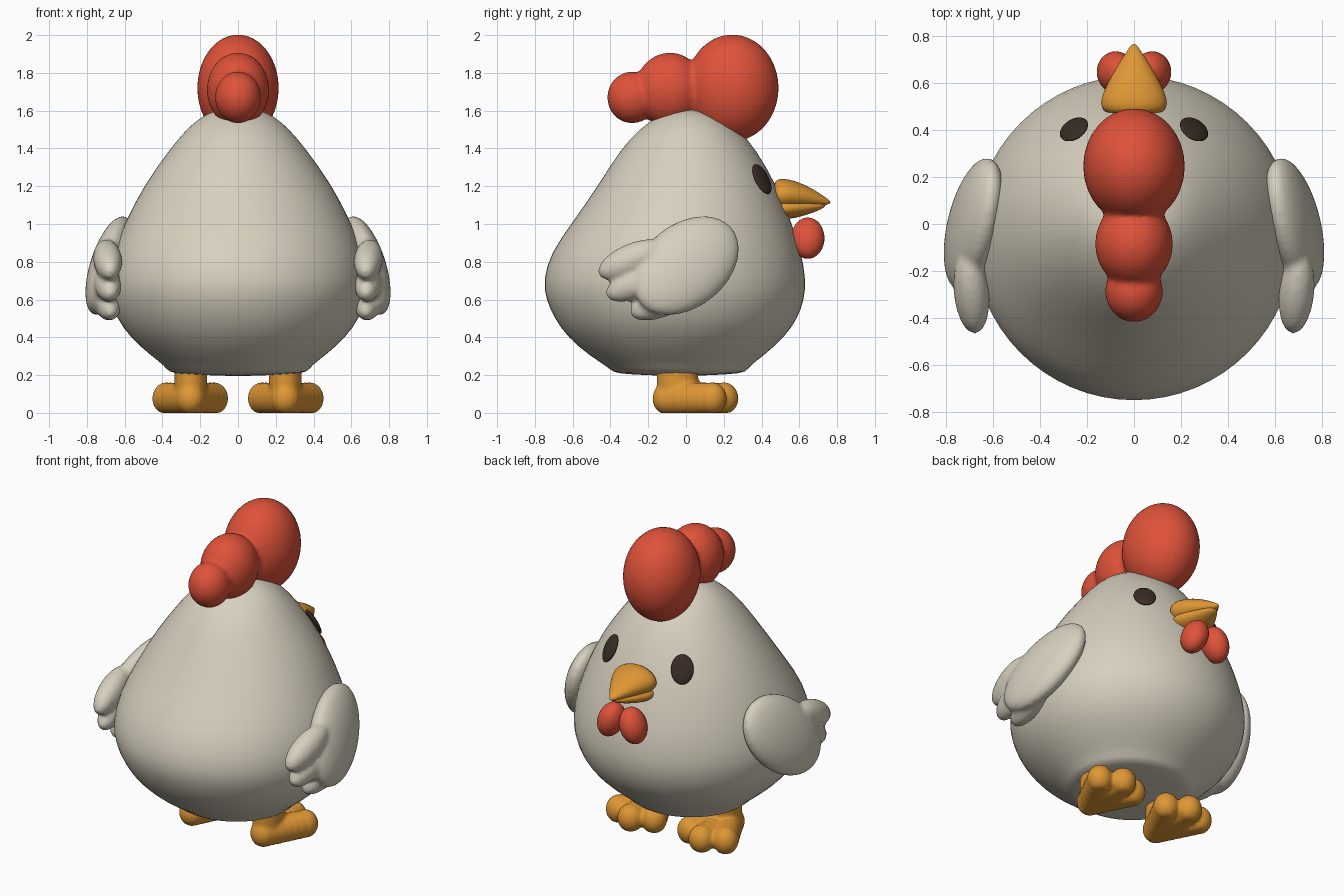
import bpy, bmesh
from math import sin, cos, pi, radians
from mathutils import Matrix, Vector, Euler

cube = bpy.data.objects.get("Cube")
if cube:
    bpy.data.objects.remove(cube, do_unlink=True)


def material(name, rgb):
    m = bpy.data.materials.new(name)
    m.use_nodes = True
    m.diffuse_color = (*rgb, 1)
    m.node_tree.nodes["Principled BSDF"].inputs["Base Color"].default_value = (*rgb, 1)
    return m


CREAM = material("cream feathers", (0.68, 0.63, 0.52))
RED = material("comb red", (0.74, 0.085, 0.042))
ORANGE = material("beak orange", (0.74, 0.31, 0.035))
BROWN = material("eye brown", (0.042, 0.025, 0.018))


def finish(bm, name, mat, voxel=0, smooth=0, subsurf=0, mirror=False):
    bmesh.ops.recalc_face_normals(bm, faces=bm.faces)
    for f in bm.faces:
        f.smooth = True
    mesh = bpy.data.meshes.new(name)
    bm.to_mesh(mesh)
    bm.free()
    mesh.materials.append(mat)
    ob = bpy.data.objects.new(name, mesh)
    bpy.context.collection.objects.link(ob)
    if voxel:
        r = ob.modifiers.new("fuse", 'REMESH')
        r.mode, r.voxel_size, r.use_smooth_shade = 'VOXEL', voxel, True
    if smooth:
        s = ob.modifiers.new("soften", 'SMOOTH')
        s.factor, s.iterations = 0.5, smooth
    if subsurf:
        s = ob.modifiers.new("round", 'SUBSURF')
        s.levels = s.render_levels = subsurf
    if mirror:
        m = ob.modifiers.new("mirror", 'MIRROR')
        m.use_mirror_merge = False
    return ob


def blob(bm, centre, radii, rot=None):
    """Add an ellipsoid; rot is an Euler or quaternion."""
    turn = rot.to_matrix().to_4x4() if rot else Matrix()
    bmesh.ops.create_uvsphere(
        bm, u_segments=32, v_segments=20, radius=1,
        matrix=Matrix.Translation(centre) @ turn @ Matrix.Diagonal((*radii, 1)))


def loft(bm, rings, along_y=False, sides=32):
    """Skin elliptical rings: (position, half width, high edge, low edge)."""
    loops = []
    for pos, w, hi, lo in rings:
        loop = []
        for i in range(sides):
            a = 2 * pi * i / sides
            x, v = w * cos(a), (hi + lo) / 2 + (hi - lo) / 2 * sin(a)
            loop.append(bm.verts.new((x, pos, v) if along_y else (x, v, pos)))
        loops.append(loop)
    for a, b in zip(loops, loops[1:]):
        for i in range(sides):
            j = (i + 1) % sides
            bm.faces.new((a[i], a[j], b[j], b[i]))
    bm.faces.new(loops[0])
    bm.faces.new(loops[-1])


def degrees(x, y, z):
    return Euler((radians(x), radians(y), radians(z)))


# Pear-shaped body
bm = bmesh.new()
loft(bm, [
    (0.195, 0.05, 0.02, -0.08), (0.205, 0.3, 0.25, -0.33), (0.215, 0.37, 0.32, -0.39),
    (0.25, 0.39, 0.34, -0.425), (0.3, 0.46, 0.41, -0.51), (0.4, 0.575, 0.525, -0.63),
    (0.5, 0.645, 0.595, -0.7), (0.6, 0.68, 0.63, -0.745), (0.7, 0.695, 0.64, -0.762),
    (0.85, 0.665, 0.615, -0.72), (1.0, 0.605, 0.565, -0.61), (1.2, 0.505, 0.485, -0.47),
    (1.4, 0.36, 0.37, -0.345), (1.5, 0.275, 0.28, -0.25), (1.57, 0.195, 0.19, -0.155),
    (1.605, 0.11, 0.1, -0.07), (1.613, 0.03, 0.03, -0.01)])
finish(bm, "body", CREAM, subsurf=1)

# Three-lobed comb
bm = bmesh.new()
blob(bm, (0, 0.245, 1.72), (0.216, 0.246, 0.283))
blob(bm, (0, -0.085, 1.71), (0.165, 0.185, 0.197))
blob(bm, (0, -0.285, 1.67), (0.122, 0.132, 0.137))
finish(bm, "comb", RED, voxel=0.015, smooth=3)

# Beak halves
bm = bmesh.new()
loft(bm, [(0.46, 0.11, 1.22, 1.08), (0.49, 0.14, 1.24, 1.07), (0.53, 0.143, 1.24, 1.07),
          (0.6, 0.112, 1.222, 1.08), (0.68, 0.066, 1.182, 1.09),
          (0.74, 0.026, 1.14, 1.1), (0.765, 0.008, 1.122, 1.108)], along_y=True)
finish(bm, "upper_beak", ORANGE, subsurf=1)
bm = bmesh.new()
loft(bm, [(0.46, 0.1, 1.13, 1.04), (0.5, 0.134, 1.14, 1.025), (0.55, 0.128, 1.14, 1.025),
          (0.62, 0.094, 1.13, 1.042), (0.69, 0.054, 1.12, 1.066),
          (0.74, 0.018, 1.11, 1.09)], along_y=True)
finish(bm, "lower_beak", ORANGE, subsurf=1)

# Wattles, lower ends spread apart
bm = bmesh.new()
blob(bm, (0.078, 0.645, 0.925), (0.076, 0.088, 0.112), degrees(0, -18, 0))
finish(bm, "wattles", RED, mirror=True)

# Flat oval eyes lying on the head
bm = bmesh.new()
normal = Vector((0.49, 0.75, 0.45))
blob(bm, (0.255, 0.402, 1.238), (0.066, 0.088, 0.018), normal.to_track_quat('Z', 'Y'))
finish(bm, "eyes", BROWN, mirror=True)

# Wings with three feather tips
bm = bmesh.new()
blob(bm, (0.68, 0.0, 0.78), (0.098, 0.325, 0.222), degrees(40, -14, 8))
for y, z, tilt in ((-0.29, 0.81, 24), (-0.25, 0.7, 26), (-0.12, 0.595, 22)):
    blob(bm, (0.69, y, z), (0.075, 0.19, 0.085), degrees(tilt, -6, -8))
finish(bm, "wings", CREAM, voxel=0.015, smooth=4, mirror=True)

# Feet: leg, heel and three splayed toes with flat soles
bm = bmesh.new()
bmesh.ops.create_cone(bm, cap_ends=True, segments=32, radius1=1, radius2=1, depth=0.22,
                      matrix=Matrix.Translation((0.25, -0.045, 0.16))
                      @ Matrix.Diagonal((0.086, 0.11, 1, 1)))
heel = Vector((0.252, -0.1, 0.075))
for x, y, r in ((0.252, 0.2, 0.078), (0.378, 0.14, 0.076), (0.128, 0.14, 0.076)):
    toe = Vector((x, y, 0.077))
    for i in range(7):
        blob(bm, heel.lerp(toe, i / 6), (r, r, 0.085))
for v in bm.verts:
    v.co.z = max(v.co.z, 0.0)
finish(bm, "feet", ORANGE, voxel=0.012, smooth=3, mirror=True)
